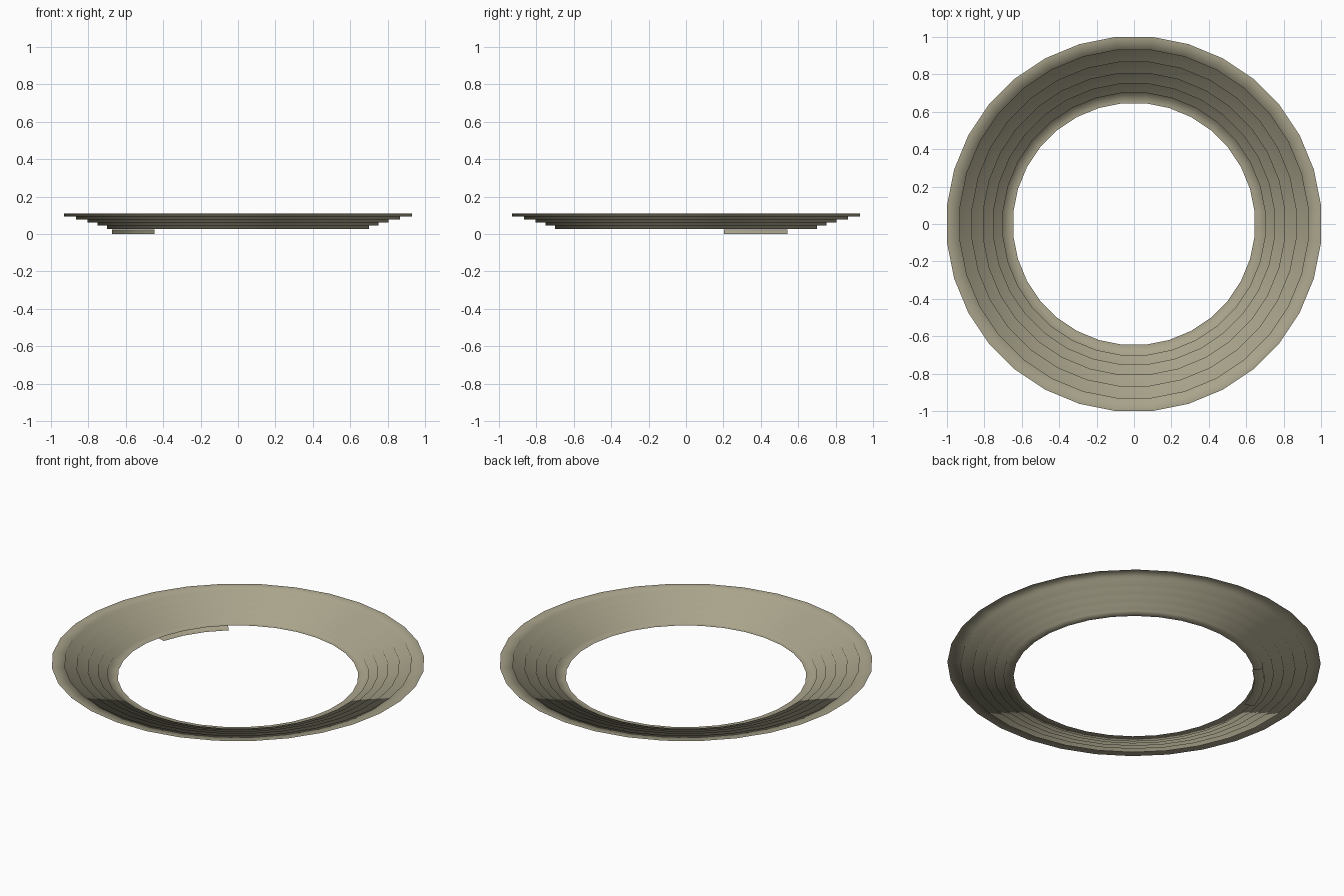
import bpy, bmesh, math

if "Cube" in bpy.data.objects:
    bpy.data.objects.remove(bpy.data.objects["Cube"])

SIDES = 32
STEP = 2 * math.pi / SIDES
K = 1 / math.cos(STEP / 2)          # flats lie on the measured radii

stone = bpy.data.materials.new("khaki stone")
stone.diffuse_color = (0.40, 0.37, 0.26, 1)
stone.use_nodes = True
stone.node_tree.nodes["Principled BSDF"].inputs["Base Color"].default_value = stone.diffuse_color


def lathe(name, profile, first, count):
    """Sweep a (radius, z) profile over `count` facets, open sheet."""
    bm = bmesh.new()
    closed = count == SIDES
    cols = []
    for i in range(count if closed else count + 1):
        a = (first + i + 0.5) * STEP
        cols.append([bm.verts.new((r * K * math.cos(a), r * K * math.sin(a), z))
                     for r, z in profile])
    for i in range(count):
        a, b = cols[i], cols[(i + 1) % len(cols)]
        for j in range(len(profile) - 1):
            f = bm.faces.new((a[j], a[j + 1], b[j + 1], b[j]))
            f.smooth = True
    me = bpy.data.meshes.new(name)
    bm.to_mesh(me)
    bm.free()
    me.materials.append(stone)
    ob = bpy.data.objects.new(name, me)
    bpy.context.collection.objects.link(ob)
    return ob


# Terraced ring: flat treads joined by low risers
risers = [0.70, 0.75, 0.805, 0.865, 0.93]
z, rise = 0.028, 0.0165
profile = [(0.645, z)]
for r in risers:
    profile += [(r, z), (r, z + rise)]
    z += rise
profile.append((1.0, z))
lathe("terraced_ring", profile, 0, SIDES)

# Short lower step under the inner edge, at the back left (three facets)
lathe("lower_step", [(0.645, 0.0), (0.70, 0.0), (0.70, 0.024)], 11, 3)
